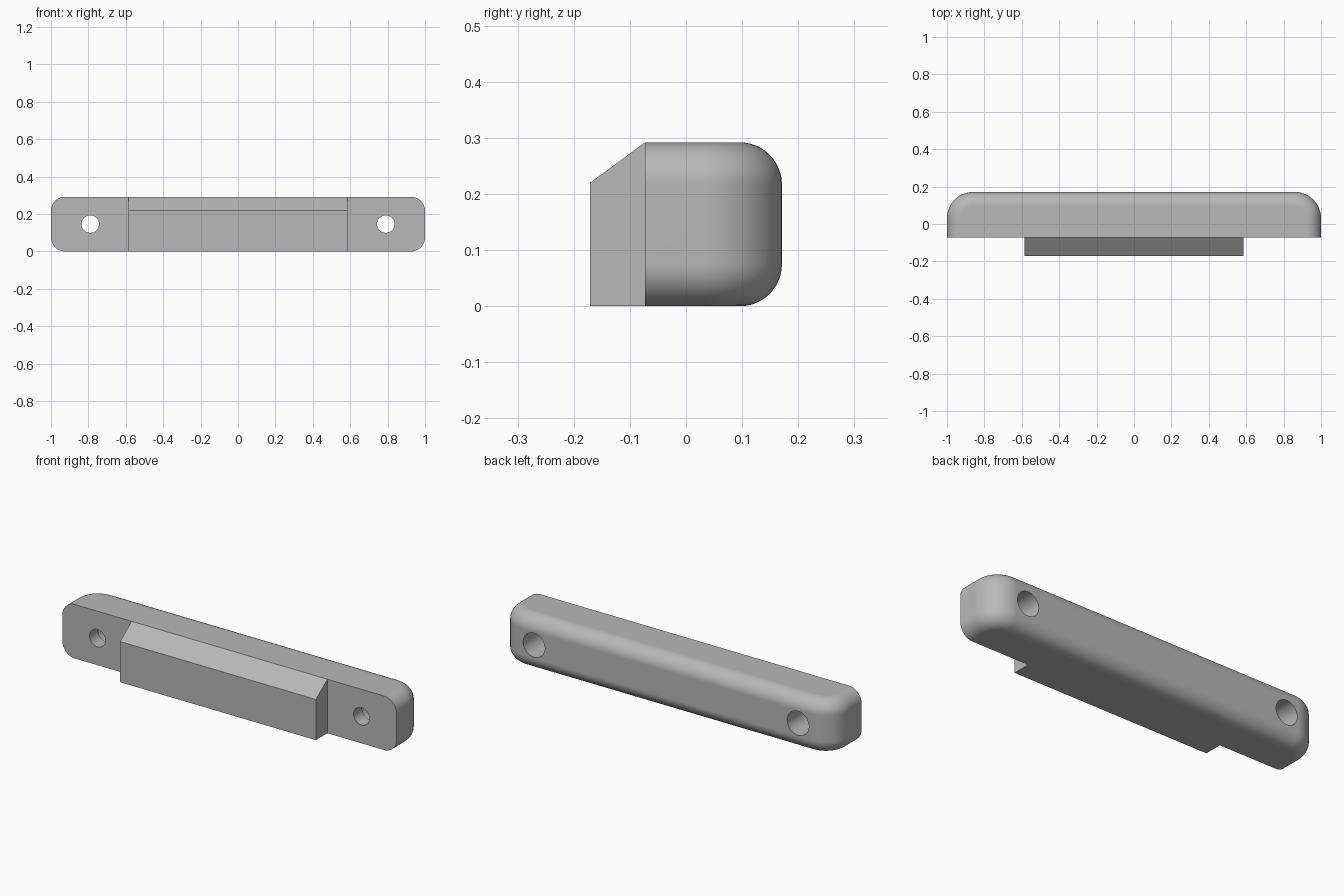
import bpy, bmesh, math
from mathutils import Matrix

cube = bpy.data.objects.get("Cube")
if cube:
    bpy.data.objects.remove(cube, do_unlink=True)

FRONT, SPLIT, BACK, HEIGHT = -0.171, -0.073, 0.171, 0.292
CORNER, FILLET, STEPS = 0.14, 0.075, 12

grey = bpy.data.materials.new("plain grey")
grey.use_nodes = True
colour = (0.48, 0.48, 0.48, 1)
grey.diffuse_color = colour
grey.node_tree.nodes["Principled BSDF"].inputs["Base Color"].default_value = colour


def make_object(name, bm):
    bmesh.ops.recalc_face_normals(bm, faces=bm.faces)
    mesh = bpy.data.meshes.new(name)
    bm.to_mesh(mesh)
    bm.free()
    mesh.materials.append(grey)
    obj = bpy.data.objects.new(name, mesh)
    bpy.context.collection.objects.link(obj)
    return obj


def loft(name, rings):
    """Closed solid through a stack of equal-length rings."""
    bm = bmesh.new()
    loops = [[bm.verts.new(p) for p in ring] for ring in rings]
    n = len(loops[0])
    for a, b in zip(loops, loops[1:]):
        for i in range(n):
            j = (i + 1) % n
            bm.faces.new((a[i], a[j], b[j], b[i]))
    bm.faces.new(loops[0])
    bm.faces.new(loops[-1])
    return make_object(name, bm)


def plan_ring(inset, z):
    """Bar outline in plan: straight front, rounded back corners."""
    right = [(1 - inset, SPLIT, z)]
    for i in range(STEPS + 1):
        a = math.pi / 2 * i / STEPS
        r = CORNER - inset
        right.append((1 - CORNER + r * math.cos(a), BACK - CORNER + r * math.sin(a), z))
    return right + [(-x, y, h) for x, y, h in reversed(right)]


# Bar with filleted top and bottom edges
angles = [math.pi / 2 * i / STEPS for i in range(STEPS + 1)]
lower = [(FILLET * (1 - math.sin(a)), FILLET * (1 - math.cos(a))) for a in angles]
upper = [(inset, HEIGHT - z) for inset, z in reversed(lower)]
bar = loft("mounting_bar", [plan_ring(d, z) for d, z in lower + upper])

# Front block with a sloping top edge
profile = [(SPLIT, 0), (FRONT, 0), (FRONT, 0.22), (SPLIT, HEIGHT)]
loft("front_block", [[(x, y, z) for y, z in profile] for x in (-0.586, 0.586)])

# Screw holes: narrow at the front, wide recess from the back
for side in (-1, 1):
    for label, radius, y0, y1 in (("screw", 0.047, -0.3, 0.3), ("recess", 0.065, 0.0, 0.3)):
        bm = bmesh.new()
        place = Matrix.Translation((side * 0.79, (y0 + y1) / 2, HEIGHT / 2))
        bmesh.ops.create_cone(bm, cap_ends=True, segments=40, radius1=radius,
                              radius2=radius, depth=y1 - y0,
                              matrix=place @ Matrix.Rotation(math.pi / 2, 4, "X"))
        cutter = make_object(label + "_hole_cutter", bm)
        cutter.hide_render = True
        cutter.hide_set(True)
        cut = bar.modifiers.new(label, "BOOLEAN")
        cut.operation = "DIFFERENCE"
        cut.solver = "EXACT"
        cut.object = cutter

# Apply the cuts, remove the cutters and smooth the rounded surfaces
bpy.ops.object.select_all(action="DESELECT")
bar.select_set(True)
bpy.context.view_layer.objects.active = bar
for name in [m.name for m in bar.modifiers]:
    bpy.ops.object.modifier_apply(modifier=name)
for obj in list(bpy.data.objects):
    if "_hole_cutter" in obj.name:
        bpy.data.objects.remove(obj, do_unlink=True)
bpy.ops.object.shade_smooth_by_angle(angle=math.radians(30))
weighted = bar.modifiers.new("even_shading", "WEIGHTED_NORMAL")
weighted.keep_sharp = True
